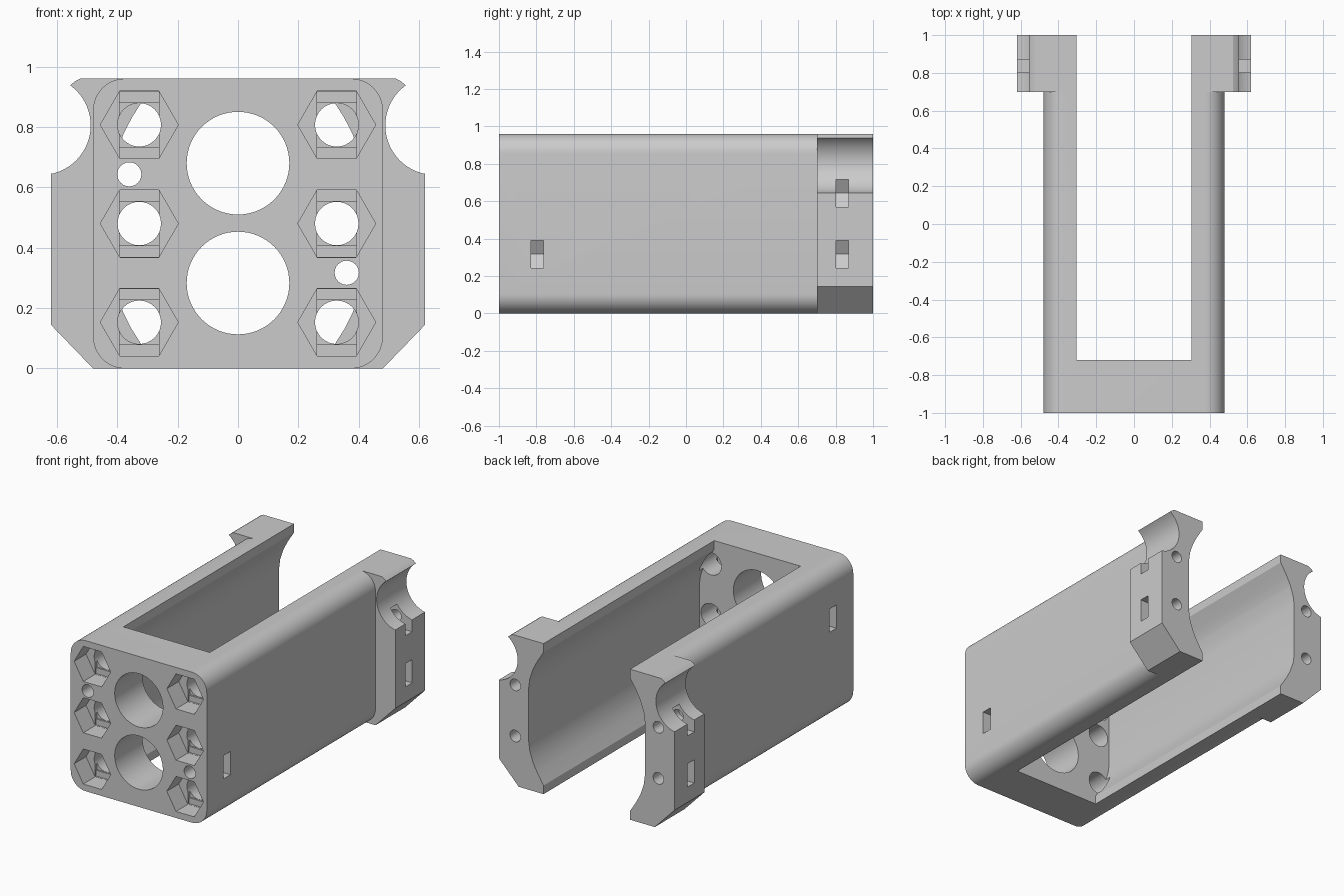
import bpy
import bmesh
from math import cos, sin, pi, radians

cube = bpy.data.objects.get("Cube")
if cube:
    bpy.data.objects.remove(cube, do_unlink=True)

H = 0.96          # overall height
MID = H / 2
FRONT, BACK = -1.0, 1.0
FLOOR = -0.72     # inner face of the front wall

grey = bpy.data.materials.new("plain grey")
grey.use_nodes = True
grey.diffuse_color = (0.6, 0.6, 0.6, 1)
grey.node_tree.nodes["Principled BSDF"].inputs["Base Color"].default_value = (0.6, 0.6, 0.6, 1)


def prism(name, profile, y0, y1):
    """Extrude an x-z outline from y0 to y1."""
    bm = bmesh.new()
    face = bm.faces.new([bm.verts.new((x, y0, z)) for x, z in profile])
    new = bmesh.ops.extrude_face_region(bm, geom=[face])["geom"]
    moved = [v for v in new if isinstance(v, bmesh.types.BMVert)]
    bmesh.ops.translate(bm, verts=moved, vec=(0, y1 - y0, 0))
    bmesh.ops.recalc_face_normals(bm, faces=bm.faces)
    mesh = bpy.data.meshes.new(name)
    bm.to_mesh(mesh)
    bm.free()
    mesh.materials.append(grey)
    obj = bpy.data.objects.new(name, mesh)
    bpy.context.collection.objects.link(obj)
    return obj


def arc(cx, cz, r, a0, a1, n):
    steps = [radians(a0 + (a1 - a0) * i / n) for i in range(n + 1)]
    return [(cx + r * cos(a), cz + r * sin(a)) for a in steps]


def circle(cx, cz, r, n=48):
    return arc(cx, cz, r, 0, 360, n)[:-1]


def rect(cx, cz, w, h):
    return [(cx + sx * w / 2, cz + sz * h / 2)
            for sx, sz in ((-1, -1), (1, -1), (1, 1), (-1, 1))]


def combine(target, tool, operation):
    """Apply a boolean and throw the tool away."""
    tool.hide_render = True
    bpy.context.view_layer.objects.active = target
    mod = target.modifiers.new("boolean", "BOOLEAN")
    mod.operation = operation
    mod.solver = "EXACT"
    mod.object = tool
    bpy.ops.object.modifier_apply(modifier=mod.name)
    bpy.data.objects.remove(tool, do_unlink=True)


def cut(profile, y0, y1):
    combine(frame, prism("cutter", profile, y0, y1), "DIFFERENCE")


# Long rounded block
R, W = 0.105, 0.48
outline = []
for i, (sx, sz) in enumerate(((1, 1), (-1, 1), (-1, -1), (1, -1))):
    outline += arc(sx * (W - R), MID + sz * (MID - R), R, 90 * i, 90 * i + 90, 12)
frame = prism("clamp_frame", outline, FRONT, BACK)

# Side ears at the open end, each with a round scoop and a chamfered foot
for side in (1, -1):
    ear = [(0.36, 0), (0.48, 0), (0.62, 0.145), (0.62, 0.645)]
    ear += arc(0.652, 0.805, 0.164, 257, 126, 24)
    ear += [(0.54, 0.951), (0.523, H), (0.36, H)]
    combine(frame, prism("ear", [(side * x, z) for x, z in ear], 0.7, BACK), "UNION")

# Channel open at the top, bottom and back, with hollowed side walls
upper = [(0.41, MID), (0.41, 0.65), (0.402, 0.71), (0.38, 0.775),
         (0.352, 0.83), (0.305, 0.905), (0.305, 1.1)]
right_half = [(x, H - z) for x, z in reversed(upper[1:])] + upper
cut(right_half + [(-x, z) for x, z in reversed(right_half)], FLOOR, 1.1)

# Two large openings in the front wall
for z in (0.68, 0.283):
    cut(circle(0, z, 0.17, 64), -1.1, -0.6)

# Bolt holes: hexagon recess, two shallow steps, then a round bore
for side in (1, -1):
    for z in (0.153, MID, 0.807):
        x = side * 0.327
        cut(circle(x, z, 0.129, 6), -1.1, -0.88)
        cut(rect(x, z, 0.13, 0.222), -0.9, -0.87)
        cut(rect(x, z, 0.13, 0.146), -0.9, -0.86)
        cut(circle(x, z, 0.072, 32), -0.9, -0.68)


# Nut slots entered from the side, ending in a point
def nut_slot(side, cx, cz, y0, y1):
    r, h = 0.086, 0.074
    shape = [(cx - r, cz), (cx - r / 2, cz - h), (0.7, cz - h),
             (0.7, cz + h), (cx - r / 2, cz + h)]
    cut([(side * x, z) for x, z in shape], y0, y1)


# Small screws in the front wall, one per side
for side, z in ((1, 0.317), (-1, 0.643)):
    cut(circle(side * 0.36, z, 0.04, 24), -1.1, -0.68)
    nut_slot(side, 0.36, z, -0.83, -0.762)

# Small screws in the ears, two per side
for side in (1, -1):
    for z in (0.317, 0.643):
        cut(circle(side * 0.505, z, 0.037, 24), 0.74, 1.1)
        nut_slot(side, 0.505, z, 0.802, 0.87)

# Smooth curves, sharp edges
bpy.ops.object.select_all(action="DESELECT")
frame.select_set(True)
bpy.context.view_layer.objects.active = frame
bpy.ops.object.shade_smooth_by_angle(angle=radians(25))
